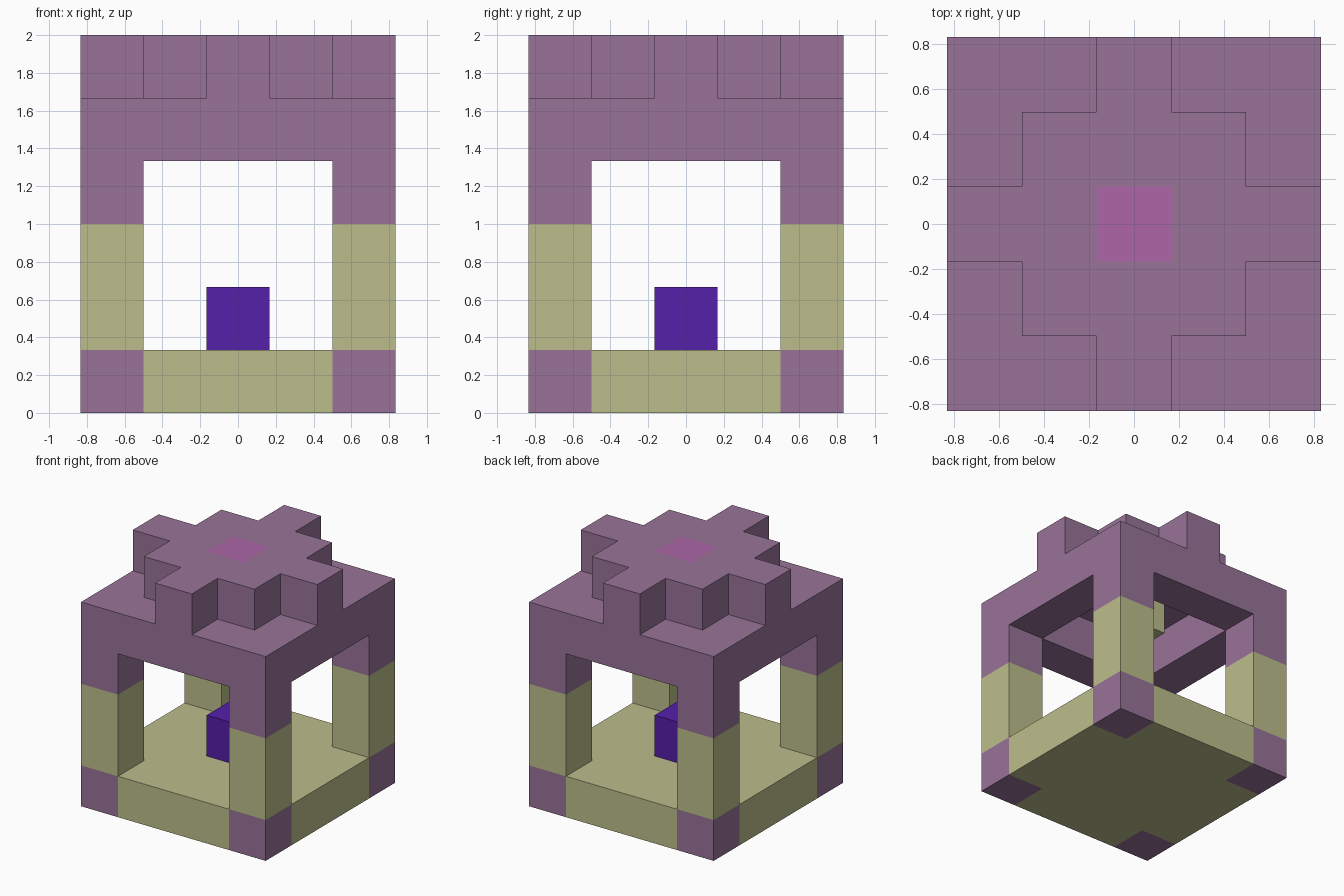
import bpy, bmesh
from mathutils import Vector

cube = bpy.data.objects.get("Cube")
if cube:
    bpy.data.objects.remove(cube, do_unlink=True)

U = 1 / 3  # edge of one building block


def material(name, rgb):
    m = bpy.data.materials.new(name)
    m.use_nodes = True
    m.diffuse_color = (*rgb, 1)
    m.node_tree.nodes["Principled BSDF"].inputs["Base Color"].default_value = (*rgb, 1)
    return m


purple = material("dusty purple", (0.314, 0.174, 0.314))
sand = material("pale olive", (0.503, 0.515, 0.262))
violet = material("deep violet", (0.089, 0.014, 0.392))
pink = material("orchid pink", (0.418, 0.133, 0.392))


def blocks(layers, rule):
    """Grid cells in the given layers whose distances from the axis meet the rule."""
    span = range(-2, 3)
    return {(x, y, z) for x in span for y in span for z in layers if rule(abs(x), abs(y))}


def corner(x, y):
    return x == 2 and y == 2


def centre(x, y):
    return x == 0 and y == 0


parts = {
    # base: cross-shaped floor with a foot in each corner
    "floor": (sand, blocks([0], lambda x, y: not corner(x, y))),
    "corner_feet": (purple, blocks([0], corner)),
    "corner_posts": (sand, blocks([1, 2], corner)),
    # small block standing on the floor
    "centre_block": (violet, blocks([1], centre)),
    # upper frame: post tops and a square ring of beams
    "upper_frame": (purple, blocks([3], corner) | blocks([4], lambda x, y: max(x, y) == 2)),
    "hanging_block": (sand, blocks([4], centre)),
    # stepped roof with a coloured middle
    "stepped_roof": (purple, blocks([5], lambda x, y: x * y < 2 and not centre(x, y))),
    "roof_centre": (pink, blocks([5], centre)),
}
solid = set().union(*(cells for _, cells in parts.values()))


def build(name, mat, cells):
    """Skin the cells with their exposed sides and join the flat faces."""
    bm = bmesh.new()
    for cell in sorted(cells):
        mid = Vector(cell) + Vector((0, 0, 0.5))
        for axis in range(3):
            for sign in (-1, 1):
                n = Vector((0, 0, 0))
                n[axis] = sign
                if tuple(int(c) for c in Vector(cell) + n) in solid:
                    continue
                a = Vector((0, 0, 0))
                a[(axis + 1) % 3] = 1
                b = n.cross(a)
                corners = (-a - b, a - b, a + b, b - a)
                bm.faces.new([bm.verts.new((mid + (n + c) / 2) * U) for c in corners])
    bmesh.ops.remove_doubles(bm, verts=bm.verts, dist=0.001)
    bmesh.ops.dissolve_limit(bm, angle_limit=0.01, verts=bm.verts, edges=bm.edges)
    mesh = bpy.data.meshes.new(name)
    bm.to_mesh(mesh)
    bm.free()
    mesh.materials.append(mat)
    obj = bpy.data.objects.new(name, mesh)
    bpy.context.collection.objects.link(obj)


for name, (mat, cells) in parts.items():
    build(name, mat, cells)
